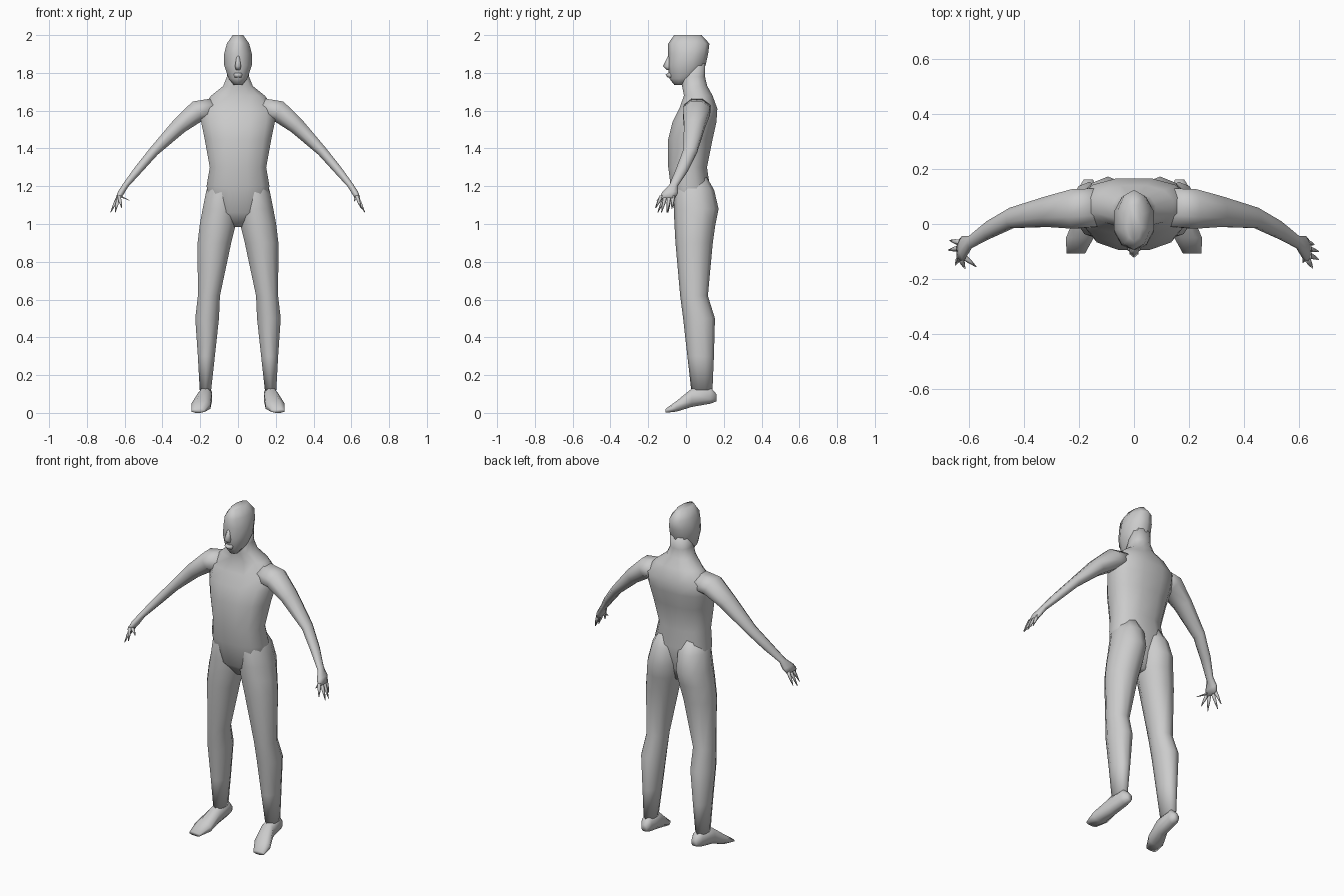
import bpy, bmesh, math
from mathutils import Vector


def loft(name, rings, sides=10, power=1.0, mirror=False):
    """Skin a tube through rings given as (centre, half-axis u, half-axis v)."""
    bm = bmesh.new()
    loops = []
    for c, u, v in rings:
        loop = []
        for i in range(sides):
            a = 2 * math.pi * (i + 0.5) / sides
            ca, sa = math.cos(a), math.sin(a)
            ca = math.copysign(abs(ca) ** power, ca)
            sa = math.copysign(abs(sa) ** power, sa)
            loop.append(bm.verts.new(Vector(c) + Vector(u) * ca + Vector(v) * sa))
        loops.append(loop)
    for a, b in zip(loops, loops[1:]):
        for i in range(sides):
            j = (i + 1) % sides
            bm.faces.new((a[i], a[j], b[j], b[i]))
    bm.faces.new(loops[0])
    bm.faces.new(loops[-1])
    bmesh.ops.recalc_face_normals(bm, faces=bm.faces)
    mesh = bpy.data.meshes.new(name)
    bm.to_mesh(mesh)
    bm.free()
    mesh.shade_smooth()
    obj = bpy.data.objects.new(name, mesh)
    bpy.context.collection.objects.link(obj)
    if mirror:
        m = obj.modifiers.new("mirror", 'MIRROR')
        m.use_axis[0] = True
    return obj


def level(z, x0, x1, front, back):
    """Horizontal ring filling x0..x1 and front..back at height z."""
    return (((x0 + x1) / 2, (front + back) / 2, z),
            ((x1 - x0) / 2 * 1.04, 0, 0), (0, (back - front) / 2 * 1.04, 0))


# torso and neck: height, half width, front, back
torso = [(0.985, 0.03, 0.0, 0.08), (1.06, 0.13, -0.055, 0.10), (1.2, 0.165, -0.08, 0.125),
         (1.3, 0.148, -0.093, 0.11), (1.45, 0.175, -0.093, 0.14), (1.54, 0.193, -0.07, 0.16),
         (1.61, 0.195, -0.035, 0.165), (1.68, 0.14, -0.01, 0.14), (1.73, 0.078, -0.02, 0.112),
         (1.78, 0.058, -0.02, 0.1), (1.85, 0.055, 0.0, 0.1)]
loft("torso", [level(z, -w, w, f, b) for z, w, f, b in torso], 12, 0.85)

# head: height, half width, front, back
head = [(1.735, 0.022, -0.06, -0.01), (1.77, 0.05, -0.085, 0.06), (1.84, 0.074, -0.093, 0.10),
        (1.90, 0.074, -0.09, 0.113), (1.955, 0.06, -0.09, 0.12), (2.0, 0.028, -0.06, 0.08)]
loft("head", [level(z, -w, w, f, b) for z, w, f, b in head], 10)

# nose and lips
loft("nose", [level(1.89, -0.008, 0.008, -0.095, -0.07), level(1.835, -0.018, 0.018, -0.122, -0.07),
              level(1.815, -0.012, 0.012, -0.10, -0.07)], 6)
loft("lips", [level(1.80, -0.02, 0.02, -0.095, -0.06), level(1.79, -0.026, 0.026, -0.108, -0.06),
              level(1.775, -0.02, 0.02, -0.095, -0.06)], 6)

# legs with buttocks: height, inner x, outer x, front, back
leg = [(1.26, 0.03, 0.13, -0.04, 0.10), (1.18, 0.004, 0.168, -0.06, 0.145),
       (1.08, 0.002, 0.188, -0.06, 0.168), (1.0, 0.01, 0.203, -0.057, 0.152),
       (0.9, 0.035, 0.215, -0.052, 0.138), (0.62, 0.095, 0.213, -0.028, 0.113),
       (0.5, 0.10, 0.227, -0.012, 0.15), (0.3, 0.122, 0.213, 0.01, 0.145),
       (0.12, 0.142, 0.203, 0.03, 0.138)]
loft("leg", [level(*r) for r in leg], 10, 1.0, True)

# feet: rings from heel to toe as (y, x, z, half width, half height)
foot = [(0.162, 0.166, 0.08, 0.018, 0.02), (0.13, 0.17, 0.092, 0.035, 0.046),
        (0.03, 0.176, 0.08, 0.04, 0.052), (-0.05, 0.197, 0.035, 0.054, 0.03),
        (-0.108, 0.212, 0.011, 0.036, 0.011)]
loft("foot", [((x, y, z), (w, 0, 0), (0, 0, h)) for y, x, z, w, h in foot], 8, 0.85, True)

# arms: centre, half depth along y, half thickness across the arm
arm = [((0.13, 0.06, 1.61), 0.075, 0.06), ((0.215, 0.055, 1.597), 0.078, 0.062),
       ((0.31, 0.045, 1.52), 0.06, 0.047), ((0.445, 0.022, 1.385), 0.04, 0.029),
       ((0.53, -0.022, 1.285), 0.034, 0.024), ((0.595, -0.065, 1.205), 0.024, 0.017),
       ((0.62, -0.085, 1.165), 0.045, 0.018), ((0.635, -0.1, 1.135), 0.043, 0.014)]
rings = []
for i, (c, d, t) in enumerate(arm):
    a = Vector(arm[max(i - 1, 0)][0])
    b = Vector(arm[min(i + 1, len(arm) - 1)][0])
    across = (b - a).cross(Vector((0, 1, 0))).normalized()
    rings.append((c, (0, d, 0), across * t))
loft("arm", rings, 8, 1.0, True)

# tapered fingers: (root y, tip); the hand on -x is more open
hands = {1: [(-0.068, (0.655, -0.075, 1.08)), (-0.088, (0.672, -0.1, 1.06)),
             (-0.108, (0.672, -0.13, 1.06)), (-0.128, (0.65, -0.16, 1.085)),
             (-0.11, (0.615, -0.14, 1.12))],
         -1: [(-0.068, (0.67, -0.06, 1.075)), (-0.088, (0.675, -0.095, 1.06)),
              (-0.108, (0.65, -0.15, 1.06)), (-0.128, (0.615, -0.162, 1.085)),
              (-0.11, (0.575, -0.155, 1.125))]}
for side, fingers in hands.items():
    for root_y, tip in fingers:
        root = Vector((0.63 * side, root_y, 1.15))
        end = Vector((tip[0] * side, tip[1], tip[2]))
        loft("finger", [(root, (0.011, 0, 0), (0, 0.013, 0)),
                        (root.lerp(end, 0.5), (0.009, 0, 0), (0, 0.009, 0)),
                        (end, (0.002, 0, 0), (0, 0.002, 0))], 5)
